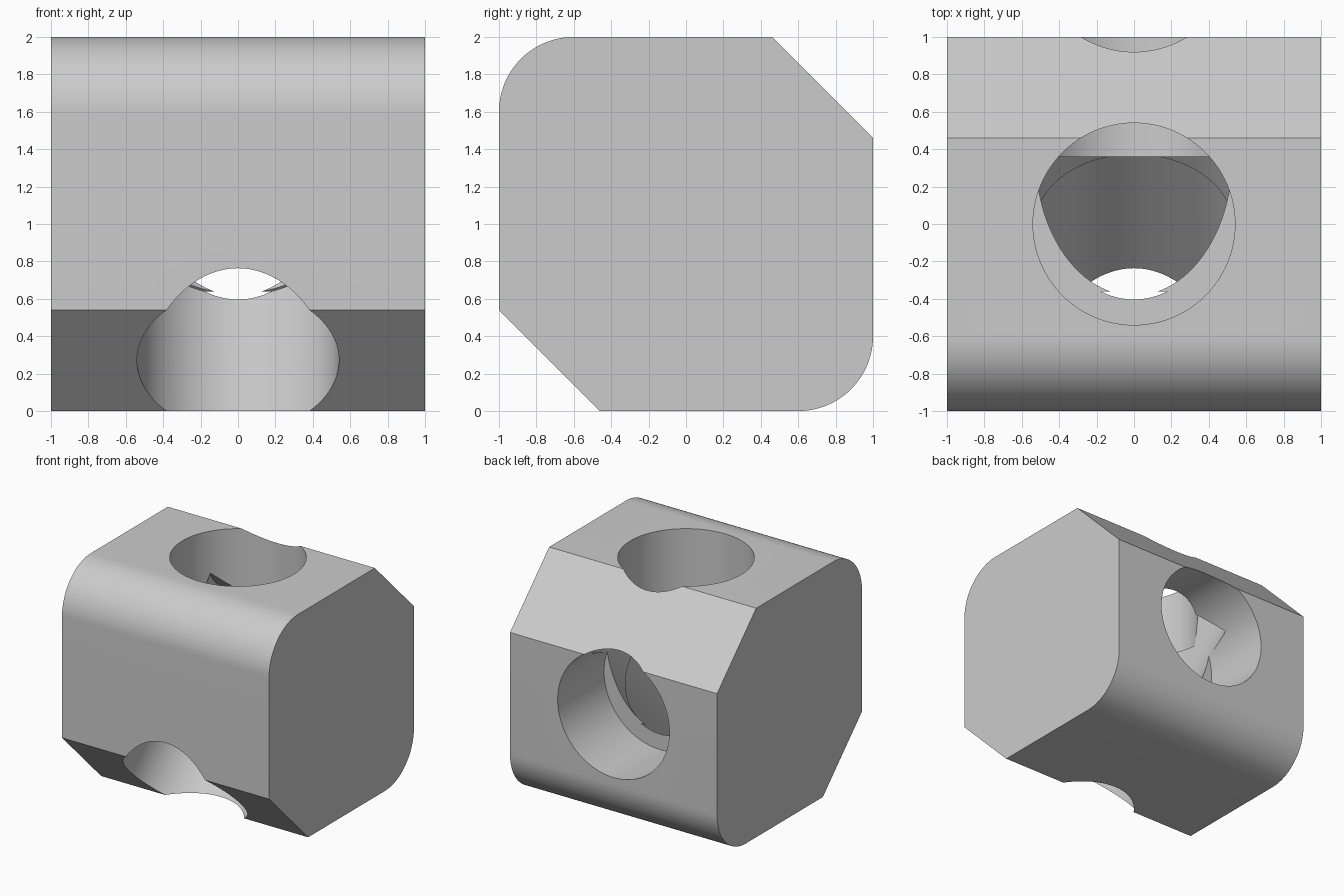
import bpy, bmesh, math
from mathutils import Vector

if "Cube" in bpy.data.objects:
    bpy.data.objects.remove(bpy.data.objects["Cube"])

HOLE_R = 0.54      # main bore radius
INNER_R = 0.525    # narrower bore past the centre
FLOOR = 0.36       # distance of the flat bore floors from the centre
ROUND = 0.4        # rounded corner radius
CHAMFER = 0.54
CENTRE = Vector((0, 0, 1))

grey = bpy.data.materials.new("plain_grey")
grey.use_nodes = True
grey.diffuse_color = (0.6, 0.6, 0.6, 1)
grey.node_tree.nodes["Principled BSDF"].inputs["Base Color"].default_value = (0.6, 0.6, 0.6, 1)


def new_object(name, bm):
    mesh = bpy.data.meshes.new(name)
    bmesh.ops.recalc_face_normals(bm, faces=bm.faces)
    bm.to_mesh(mesh)
    bm.free()
    mesh.materials.append(grey)
    obj = bpy.data.objects.new(name, mesh)
    bpy.context.collection.objects.link(obj)
    return obj


def arc(y, z, start, steps=24):
    """Quarter arc of the rounded corner, counter-clockwise."""
    angles = [math.radians(start + 90 * i / steps) for i in range(steps + 1)]
    return [(y + ROUND * math.cos(a), z + ROUND * math.sin(a)) for a in angles]


def bore(name, direction, start, end, radius):
    """Cylinder cutter along a direction through the block centre."""
    d = Vector(direction).normalized()
    bm = bmesh.new()
    bmesh.ops.create_cone(bm, cap_ends=True, segments=96, radius1=radius,
                          radius2=radius, depth=end - start)
    obj = new_object(name, bm)
    obj.rotation_mode = 'QUATERNION'
    obj.rotation_quaternion = d.to_track_quat('Z', 'Y')
    obj.location = CENTRE + d * (start + end) / 2
    obj.hide_render = True
    return obj


# Block: side profile with two rounded and two chamfered corners, extruded in x
c = 1 - CHAMFER
profile = (arc(1 - ROUND, ROUND, -90)
           + [(1, 1 + c), (c, 2)]
           + arc(ROUND - 1, 2 - ROUND, 90)
           + [(-1, 1 - c), (-c, 0)])
bm = bmesh.new()
face = bm.faces.new([bm.verts.new((-1, y, z)) for y, z in profile])
ext = bmesh.ops.extrude_face_region(bm, geom=[face])
bmesh.ops.translate(bm, vec=(2, 0, 0),
                    verts=[v for v in ext["geom"] if isinstance(v, bmesh.types.BMVert)])
block = new_object("connector_block", bm)

# Bores: top, back, and a stepped diagonal one from the lower front chamfer
cutters = [
    bore("top_bore", (0, 0, 1), FLOOR, 1.3, HOLE_R),
    bore("back_bore", (0, 1, 0), FLOOR, 1.3, HOLE_R),
    bore("diagonal_bore", (0, 1, 1), -1.8, 0, HOLE_R),
    bore("inner_bore", (0, 1, 1), -0.2, 0.646, INNER_R),
]
bpy.ops.object.select_all(action='DESELECT')
block.select_set(True)
bpy.context.view_layer.objects.active = block
for cutter in cutters:
    mod = block.modifiers.new(cutter.name, 'BOOLEAN')
    mod.operation = 'DIFFERENCE'
    mod.solver = 'EXACT'
    mod.object = cutter
    bpy.ops.object.modifier_apply(modifier=mod.name)
for cutter in cutters:
    bpy.data.objects.remove(cutter)

bpy.ops.object.shade_smooth_by_angle(angle=math.radians(30))
